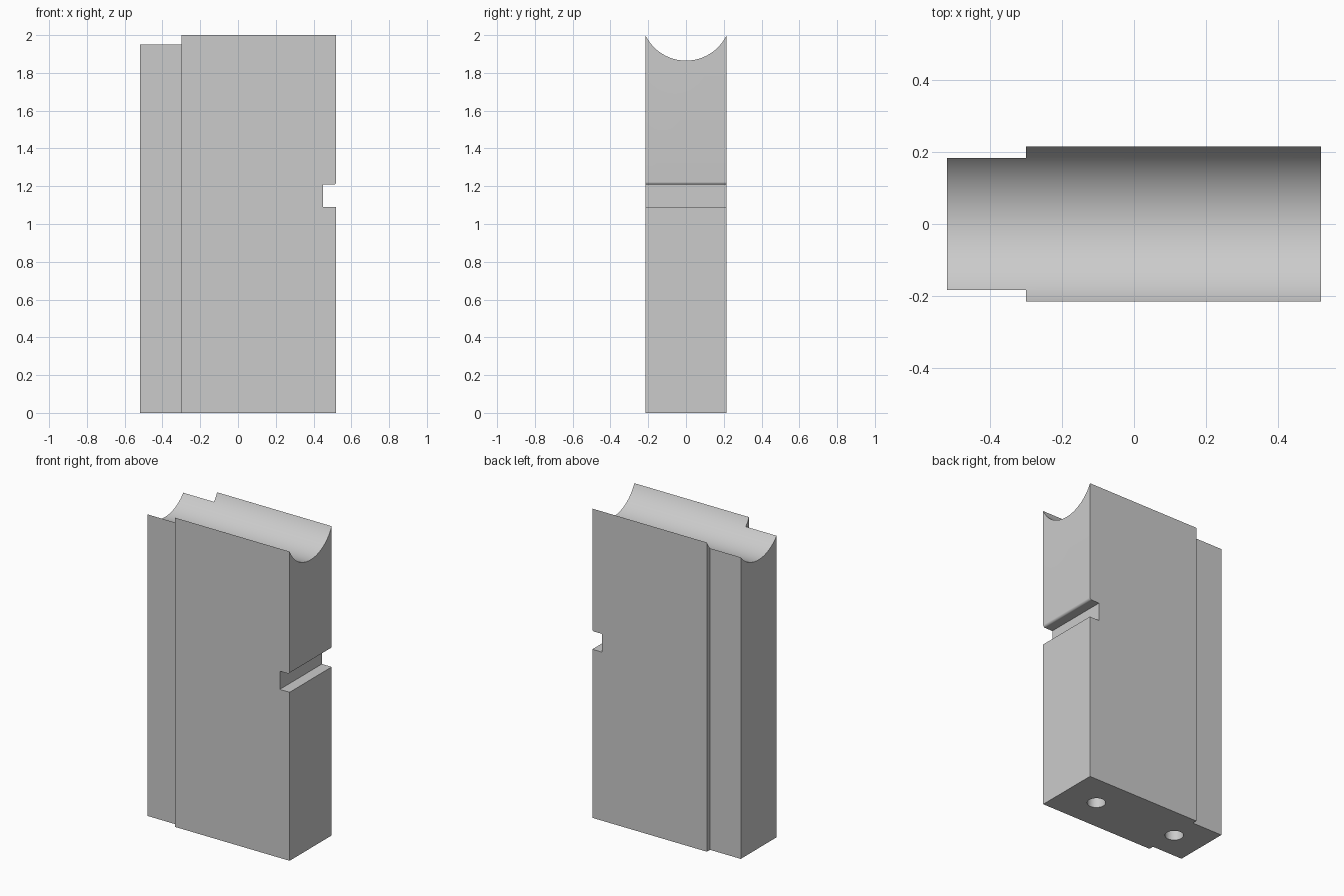
import bpy, bmesh, math

if "Cube" in bpy.data.objects:
    bpy.data.objects.remove(bpy.data.objects["Cube"], do_unlink=True)

grey = bpy.data.materials.new("plain grey")
grey.use_nodes = True
COLOUR = (0.6, 0.6, 0.6, 1)
grey.diffuse_color = COLOUR
grey.node_tree.nodes["Principled BSDF"].inputs["Base Color"].default_value = COLOUR

END, STEP_X = 0.52, -0.30        # half length, where the narrow tongue starts
WIDE, NARROW = 0.215, 0.183      # half thicknesses
HEIGHT = 2.0


def prism(name, points, vector):
    """Extrude a closed outline of 3D points along a vector."""
    bm = bmesh.new()
    face = bm.faces.new([bm.verts.new(p) for p in points])
    new = bmesh.ops.extrude_face_region(bm, geom=[face])["geom"]
    bmesh.ops.translate(bm, vec=vector,
                        verts=[g for g in new if isinstance(g, bmesh.types.BMVert)])
    bmesh.ops.recalc_face_normals(bm, faces=bm.faces)
    mesh = bpy.data.meshes.new(name)
    bm.to_mesh(mesh)
    bm.free()
    mesh.materials.append(grey)
    obj = bpy.data.objects.new(name, mesh)
    bpy.context.collection.objects.link(obj)
    return obj


def circle(radius, count):
    angles = [2 * math.pi * i / count for i in range(count)]
    return [(radius * math.cos(a), radius * math.sin(a)) for a in angles]


# Stepped block: wide body with a narrower tongue on one end
half = [(END, WIDE), (STEP_X, WIDE), (STEP_X, NARROW), (-END, NARROW)]
outline = half + [(x, -y) for x, y in reversed(half)]
block = prism("block", [(x, y, 0) for x, y in outline], (0, 0, HEIGHT))

# Cylindrical trough along the top
SAG = 0.135
radius = (WIDE ** 2 + SAG ** 2) / (2 * SAG)
centre_z = HEIGHT - SAG + radius
cutters = [prism("trough_cutter",
                 [(-1, y, centre_z + z) for z, y in circle(radius, 128)], (2, 0, 0))]

# Slot in the end face, with its upper lip rounded
SLOT_X, LOW, HIGH, LIP = 0.45, 1.09, 1.208, 0.015
lip = [(END - LIP + LIP * math.sin(a), HIGH + LIP - LIP * math.cos(a))
       for a in [math.pi / 2 * i / 8 for i in range(9)]]
slot = [(SLOT_X, LOW), (SLOT_X, HIGH)] + lip + [(END + 0.1, HIGH + LIP), (END + 0.1, LOW)]
cutters.append(prism("slot_cutter", [(x, -1, z) for x, z in slot], (0, 2, 0)))

# Two blind holes in the underside
for hole_x in (-0.31, 0.29):
    cutters.append(prism("hole_cutter",
                         [(hole_x + x, y, -0.1) for x, y in circle(0.055, 48)],
                         (0, 0, 0.35)))

# Cut everything out of the block
bpy.context.view_layer.objects.active = block
block.select_set(True)
for cutter in cutters:
    cut = block.modifiers.new("cut", "BOOLEAN")
    cut.operation = "DIFFERENCE"
    cut.solver = "EXACT"
    cut.object = cutter
    bpy.ops.object.modifier_apply(modifier=cut.name)
    bpy.data.objects.remove(cutter, do_unlink=True)

bpy.ops.object.shade_smooth_by_angle(angle=math.radians(30))
